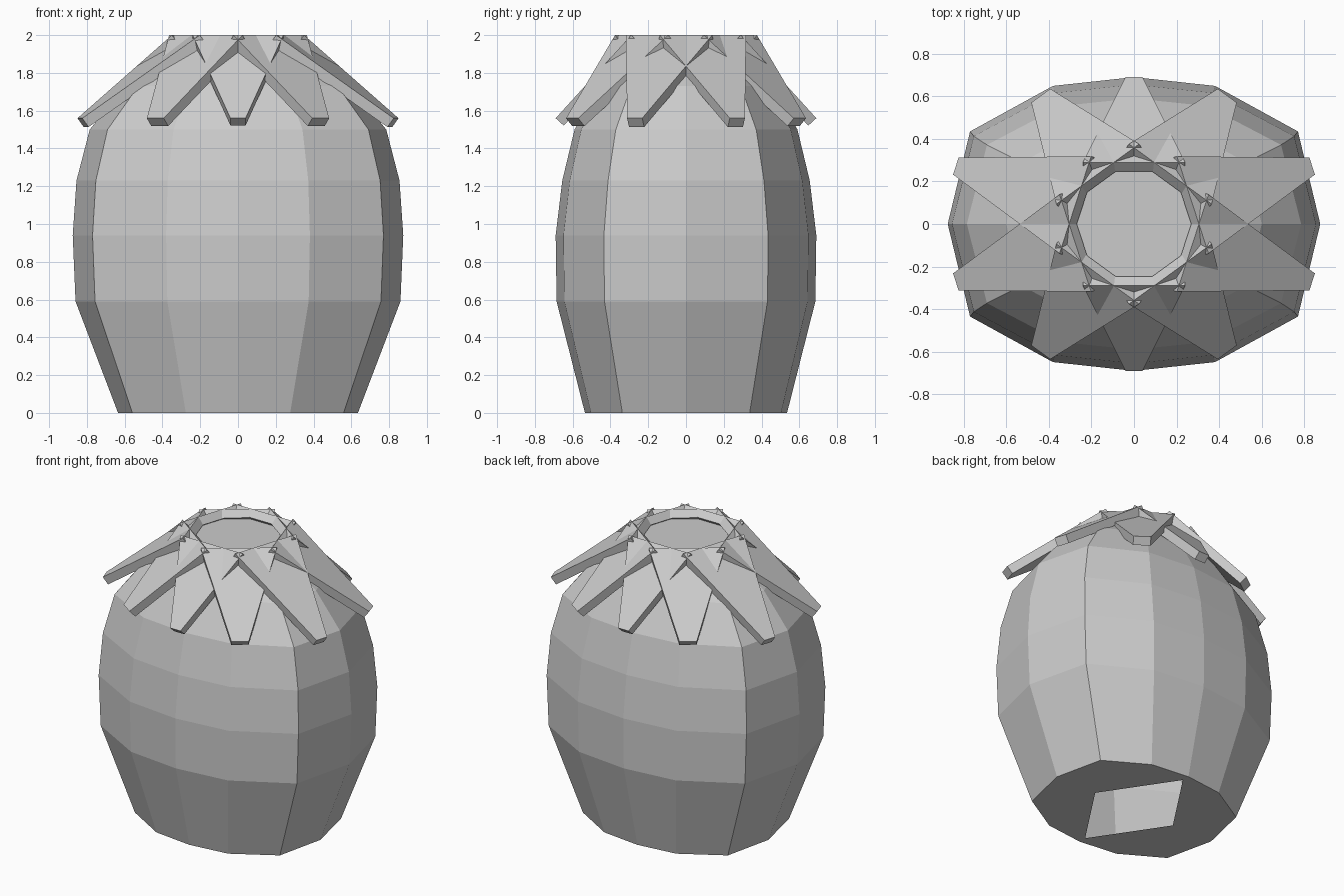
import bpy, bmesh, math
from mathutils import Vector

if "Cube" in bpy.data.objects:
    bpy.data.objects.remove(bpy.data.objects["Cube"])


def finish(bm, name):
    bmesh.ops.recalc_face_normals(bm, faces=bm.faces[:])
    mesh = bpy.data.meshes.new(name)
    bm.to_mesh(mesh)
    bm.free()
    obj = bpy.data.objects.new(name, mesh)
    bpy.context.collection.objects.link(obj)
    return obj


# 12-sided rounded section, built from one quarter
quarter = [(1, 0), (0.88, 0.63), (0.435, 0.94)]
half = quarter + [(0, 1)] + [(-x, y) for x, y in quarter[:0:-1]]
section = half + [(-x, -y) for x, y in half]

# Hollow barrel body: height, half width, half depth
rows = [(0, 0.635, 0.535), (0.59, 0.86, 0.685), (0.94, 0.875, 0.69),
        (1.23, 0.855, 0.655), (1.5, 0.785, 0.59), (1.73, 0.6, 0.46),
        (1.94, 0.3, 0.285)]
bm = bmesh.new()
rings = [[bm.verts.new((x * sx, y * sy, z)) for x, y in section]
         for z, sx, sy in rows]
for lower, upper in zip(rings, rings[1:]):
    for i in range(12):
        j = (i + 1) % 12
        bm.faces.new((lower[i], lower[j], upper[j], upper[i]))
bm.faces.new(rings[-1])

# Bottom with a diamond-shaped opening
hole = [bm.verts.new((x, y, 0)) for x, y in
        [(0.32, 0), (0, 0.48), (-0.32, 0), (0, -0.48)]]
for q in range(4):
    outer = [rings[0][(3 * q + k) % 12] for k in range(4)]
    bm.faces.new(outer + [hole[(q + 1) % 4], hole[q]])
finish(bm, "barrel_body")


# Tapered slab leaf sloping down from the rim
def leaf(index, angle, tip_radius, tip_half):
    out = Vector((math.cos(angle), math.sin(angle), 0))
    side = Vector((-out.y, out.x, 0))
    base = out * 0.29 + Vector((0, 0, 2.0))
    tip = out * tip_radius + Vector((0, 0, 1.56))
    normal = (tip - base).cross(side).normalized()
    if normal.z < 0:
        normal.negate()
    top = [base - side * 0.24, base + side * 0.24,
           tip + side * tip_half, tip - side * tip_half]
    bm = bmesh.new()
    a = [bm.verts.new(p) for p in top]
    b = [bm.verts.new(p - normal * 0.058) for p in top]
    bm.faces.new(a)
    bm.faces.new(b[::-1])
    for i in range(4):
        j = (i + 1) % 4
        bm.faces.new((a[i], b[i], b[j], a[j]))
    finish(bm, f"leaf_{index}")


# Ten leaves, longer toward the wide sides
tips = [(0.88, 0.042), (0.745, 0.055), (0.69, 0.04), (0.745, 0.055), (0.88, 0.042)]
for i in range(10):
    radius, half_width = tips[i % 5]
    leaf(i + 1, math.radians(18 + 36 * i), radius, half_width)
